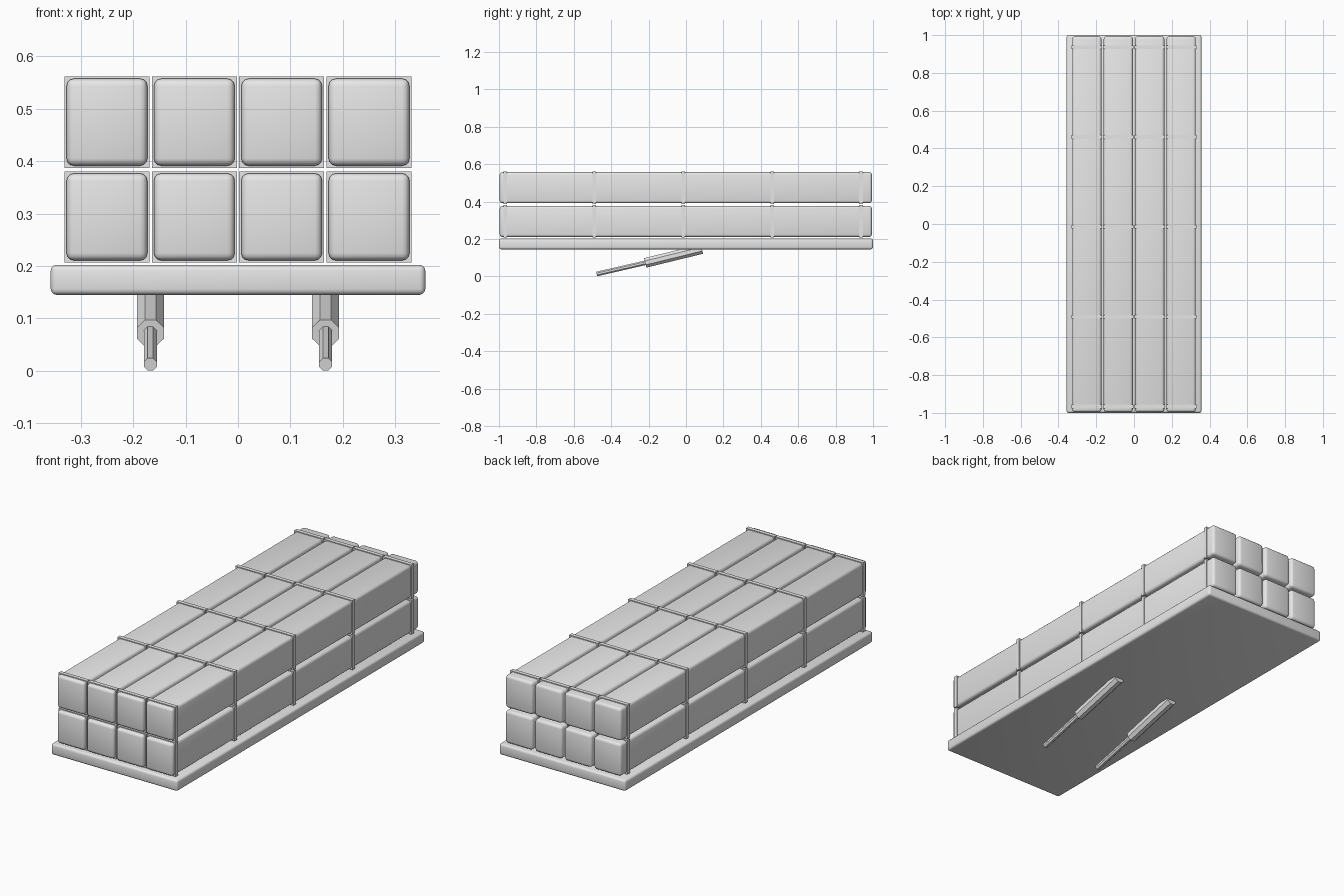
import bpy, bmesh, math
from mathutils import Vector

if "Cube" in bpy.data.objects:
    bpy.data.objects.remove(bpy.data.objects["Cube"])

grey = bpy.data.materials.new("plain grey")
grey.diffuse_color = (0.8, 0.8, 0.8, 1)
grey.use_nodes = True
grey.node_tree.nodes["Principled BSDF"].inputs["Base Color"].default_value = grey.diffuse_color


def finish(bm, name, smooth=False):
    mesh = bpy.data.meshes.new(name)
    bm.to_mesh(mesh)
    bm.free()
    mesh.materials.append(grey)
    ob = bpy.data.objects.new(name, mesh)
    bpy.context.collection.objects.link(ob)
    if smooth:
        bpy.ops.object.select_all(action='DESELECT')
        ob.select_set(True)
        bpy.context.view_layer.objects.active = ob
        bpy.ops.object.shade_smooth_by_angle(angle=math.radians(35))
    return ob


def block(name, centre, size, bevel=0.0):
    bm = bmesh.new()
    bmesh.ops.create_cube(bm, size=1)
    bmesh.ops.scale(bm, vec=size, verts=bm.verts)
    if bevel:
        bmesh.ops.bevel(bm, geom=bm.edges[:], offset=bevel, segments=3,
                        profile=0.5, affect='EDGES')
    bmesh.ops.translate(bm, vec=centre, verts=bm.verts)
    return finish(bm, name, bool(bevel))


def rod(name, start, end, radius):
    """Eight-sided rod between two points, with a flat side facing up."""
    a, b = Vector(start), Vector(end)
    bm = bmesh.new()
    bmesh.ops.create_cone(bm, cap_ends=True, segments=8, depth=(b - a).length,
                          radius1=radius, radius2=radius)
    turn = (b - a).to_track_quat('Z', 'X').to_matrix()
    spin = turn.Rotation(math.pi / 8, 3, 'Z')
    bmesh.ops.transform(bm, matrix=(turn @ spin).to_4x4(), verts=bm.verts)
    bmesh.ops.translate(bm, vec=(a + b) / 2, verts=bm.verts)
    return finish(bm, name)


# Flat base board
block("base_board", (0, 0, 0.1735), (0.714, 2.0, 0.057), 0.011)

# Two layers of four long boxes, each wrapped with five straps
for z in (0.2935, 0.474):
    for i in range(4):
        x = (i - 1.5) * 0.1665
        block("long_box", (x, -0.001, z), (0.154, 1.99, 0.166), 0.014)
        for k in range(5):
            y = -0.966 + k * 0.4755
            block("strap", (x, y, z), (0.162, 0.02, 0.174))

# Pair of slanted telescopic supports under the base
for x in (-0.167, 0.167):
    rod("support_sleeve", (x, 0.085, 0.146), (x, -0.218, 0.072), 0.028)
    rod("support_rod", (x, -0.19, 0.079), (x, -0.478, 0.0125), 0.0132)
